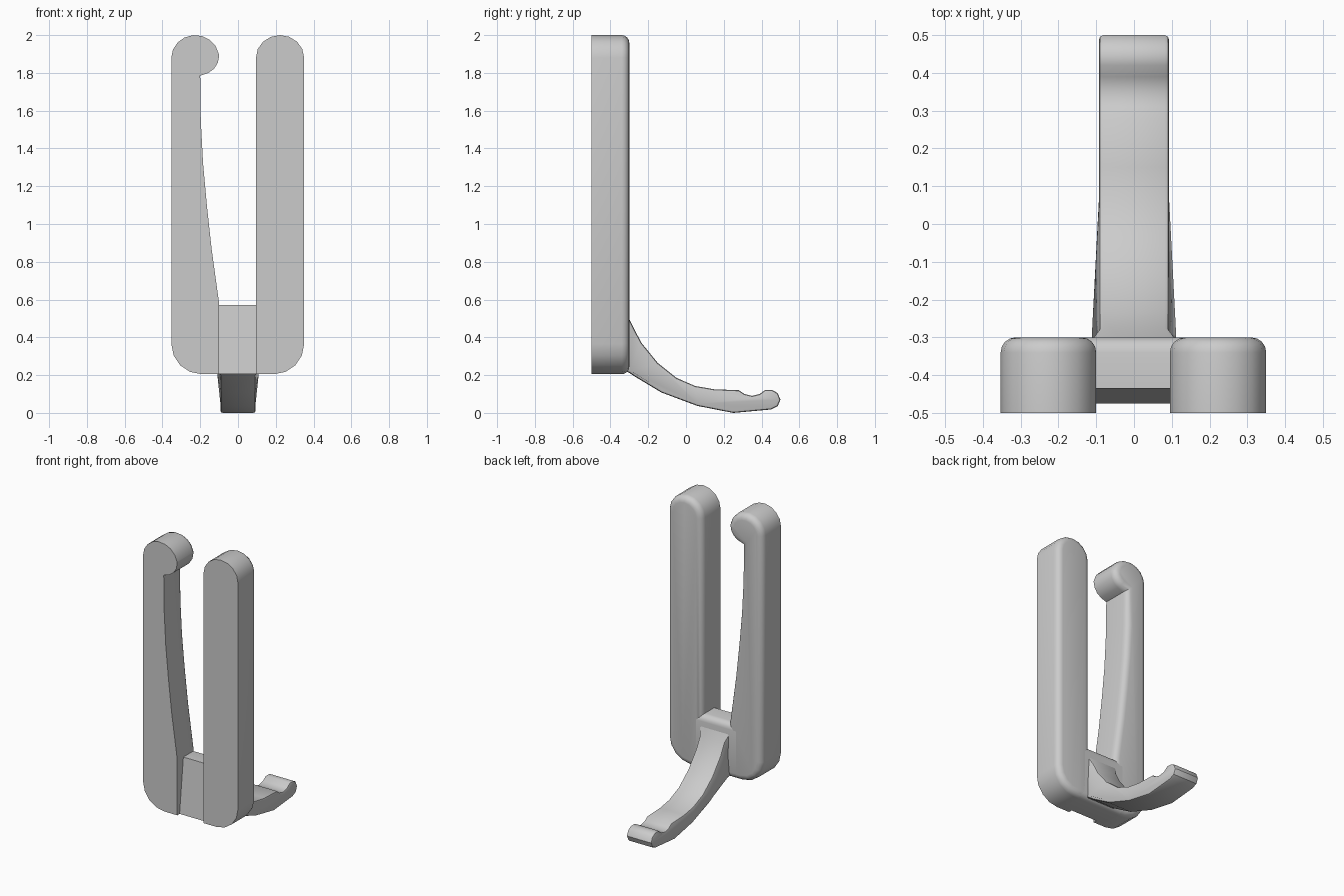
import bpy, bmesh, math
from mathutils import Vector

cube = bpy.data.objects.get("Cube")
if cube:
    bpy.data.objects.remove(cube, do_unlink=True)

grey = bpy.data.materials.new("plain grey")
grey.use_nodes = True
GREY = (0.6, 0.6, 0.6, 1)
grey.diffuse_color = GREY
grey.node_tree.nodes["Principled BSDF"].inputs["Base Color"].default_value = GREY

FRONT, BACK = -0.5, -0.3


def arc(cx, cz, rx, rz, start, end, steps):
    """Points on an elliptical arc, angles in degrees."""
    angles = [math.radians(start + (end - start) * i / steps) for i in range(steps + 1)]
    return [(cx + rx * math.cos(a), cz + rz * math.sin(a)) for a in angles]


def prism(name, outline, place, near, far, round_edge, radius, segments):
    """Extrude an outline from near to far and round the edges picked by round_edge."""
    bm = bmesh.new()
    ends = [[bm.verts.new(place(p, d)) for p in outline] for d in (near, far)]
    for ring in ends:
        bm.faces.new(ring)
    n = len(outline)
    for i in range(n):
        j = (i + 1) % n
        bm.faces.new((ends[0][i], ends[0][j], ends[1][j], ends[1][i]))
    bmesh.ops.recalc_face_normals(bm, faces=bm.faces)
    picked = [e for e in bm.edges if round_edge(e.verts[0].co, e.verts[1].co)]
    bmesh.ops.bevel(bm, geom=picked, offset=radius, segments=segments,
                    profile=0.5, affect='EDGES', clamp_overlap=False)
    bmesh.ops.recalc_face_normals(bm, faces=bm.faces)
    mesh = bpy.data.meshes.new(name)
    bm.to_mesh(mesh)
    bm.free()
    mesh.materials.append(grey)
    obj = bpy.data.objects.new(name, mesh)
    bpy.context.collection.objects.link(obj)
    bpy.ops.object.select_all(action='DESELECT')
    obj.select_set(True)
    bpy.context.view_layer.objects.active = obj
    bpy.ops.object.shade_smooth_by_angle(angle=math.radians(35))
    return obj


def upright(p, d):
    return Vector((p[0], d, p[1]))


def sideways(p, d):
    return Vector((d, p[0], p[1]))


def on_back(a, b):
    return abs(a.y - BACK) < 1e-4 and abs(b.y - BACK) < 1e-4


# Straight prong
straight = [(0.095, 0.205)] + arc(0.19, 0.365, 0.16, 0.16, -90, 0, 4)
straight += arc(0.2225, 1.88, 0.1275, 0.12, 0, 180, 8)
prism("straight_prong", straight, upright, FRONT, BACK, on_back, 0.04, 4)

# Prong with an inward lip and a tapering inner face
lipped = [(-0.1, 0.205), (-0.1, 0.58), (-0.14, 0.87), (-0.165, 1.1),
          (-0.185, 1.32), (-0.197, 1.55), (-0.2, 1.785)]
lipped += arc(-0.2, 1.89, 0.1, 0.1, -65, 0, 3)
lipped += arc(-0.2265, 1.88, 0.1265, 0.12, 10, 180, 8)
lipped += arc(-0.193, 0.365, 0.16, 0.16, 180, 270, 4)
prism("lipped_prong", lipped, upright, FRONT, BACK, on_back, 0.04, 4)

# Bridge between the prongs, with a leaning front face
bridge = [(-0.475, 0.205), (BACK, 0.205), (BACK, 0.57), (-0.435, 0.57)]
prism("bridge", bridge, sideways, -0.16, 0.16,
      lambda a, b: on_back(a, b) and abs(a.z - b.z) < 1e-4, 0.04, 4)

# Curved rear hook
hook = [(-0.33, 0.5), (-0.3, 0.495), (-0.275, 0.445), (-0.235, 0.37), (-0.15, 0.265),
        (-0.05, 0.185), (0.05, 0.142), (0.15, 0.125), (0.28, 0.12),
        (0.31, 0.1), (0.35, 0.09), (0.39, 0.1), (0.42, 0.122),
        (0.455, 0.122), (0.485, 0.105), (0.5, 0.07), (0.485, 0.035),
        (0.45, 0.018), (0.25, 0.0), (0.06, 0.037), (-0.13, 0.108),
        (-0.275, 0.195), (-0.3, 0.212), (-0.33, 0.225)]
HALF = 0.093
hook_obj = prism("rear_hook", hook, sideways, -HALF, HALF,
                 lambda a, b: abs(a.x - b.x) < 1e-4, 0.012, 2)
# Flare the root of the hook where it meets the bridge
for v in hook_obj.data.vertices:
    if v.co.y < -0.29:
        v.co.x *= 1.2
